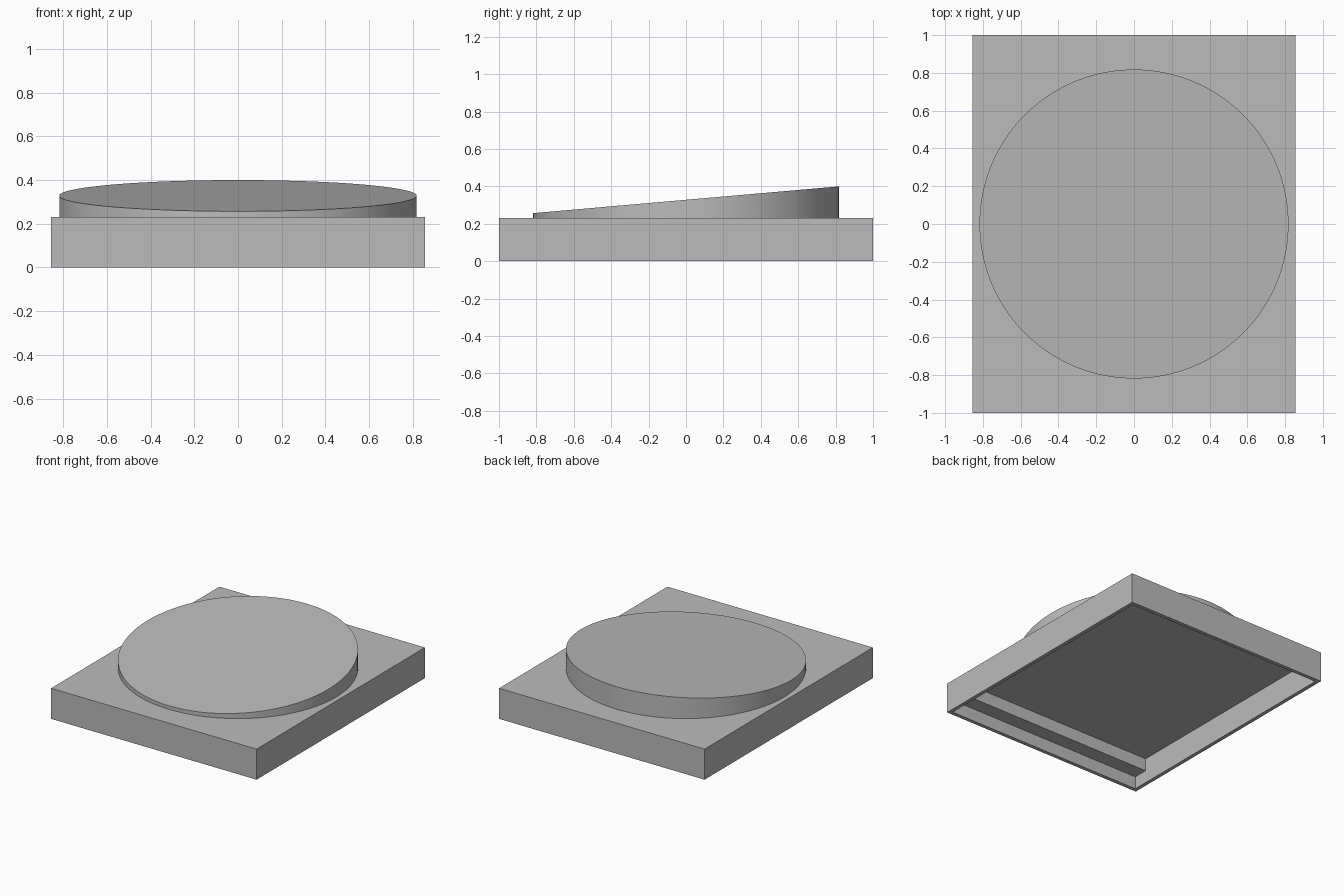
import bpy
import bmesh
import math
from mathutils import Vector

default = bpy.data.objects.get("Cube")
if default:
    bpy.data.objects.remove(default, do_unlink=True)

HALF_X, HALF_Y, HEIGHT = 0.855, 1.0, 0.23
WALL = 0.04            # rim and roof thickness
STEP = 0.095           # depth of each cavity level
LEDGE = 0.1            # width of the inner ledge
RADIUS = 0.818
LOW, HIGH = 0.257, 0.40

grey = bpy.data.materials.new("plain grey")
grey.use_nodes = True
grey.diffuse_color = (0.5, 0.5, 0.5, 1)
grey.node_tree.nodes["Principled BSDF"].inputs["Base Color"].default_value = (0.5, 0.5, 0.5, 1)


def finish(bm, name):
    bmesh.ops.recalc_face_normals(bm, faces=bm.faces)
    mesh = bpy.data.meshes.new(name)
    bm.to_mesh(mesh)
    bm.free()
    mesh.materials.append(grey)
    obj = bpy.data.objects.new(name, mesh)
    bpy.context.collection.objects.link(obj)
    return obj


def sink(bm, face, depth):
    """Push a downward face up into the body with vertical walls."""
    bmesh.ops.inset_individual(bm, faces=[face], thickness=0)
    bmesh.ops.translate(bm, verts=face.verts, vec=(0, 0, depth))


# Hollow rectangular base, open underneath
bm = bmesh.new()
bmesh.ops.create_cube(bm, size=1)
bmesh.ops.scale(bm, vec=(2 * HALF_X, 2 * HALF_Y, HEIGHT), verts=bm.verts)
bmesh.ops.translate(bm, vec=(0, 0, HEIGHT / 2), verts=bm.verts)
bm.normal_update()
floor = min(bm.faces, key=lambda f: f.normal.z)
bmesh.ops.inset_individual(bm, faces=[floor], thickness=WALL)
sink(bm, floor, STEP)

# Ledge along the front inner wall, deeper recess behind it
cut = bmesh.ops.bisect_plane(
    bm, geom=[floor] + list(floor.edges) + list(floor.verts),
    plane_co=Vector((0, -HALF_Y + WALL + LEDGE, 0)), plane_no=Vector((0, 1, 0)))
parts = [g for g in cut["geom"] if isinstance(g, bmesh.types.BMFace)]
sink(bm, max(parts, key=lambda f: f.calc_area()), STEP)
finish(bm, "hollow_base")

# Round wedge with a top that rises towards the back
bm = bmesh.new()
bmesh.ops.create_cone(bm, cap_ends=True, segments=160, radius1=RADIUS,
                      radius2=RADIUS, depth=1)
for v in bm.verts:
    rise = (v.co.y / RADIUS + 1) / 2
    v.co.z = LOW + (HIGH - LOW) * rise if v.co.z > 0 else HEIGHT - WALL / 2
wedge = finish(bm, "round_wedge")

bpy.ops.object.select_all(action="DESELECT")
wedge.select_set(True)
bpy.context.view_layer.objects.active = wedge
bpy.ops.object.shade_smooth_by_angle(angle=math.radians(30))
